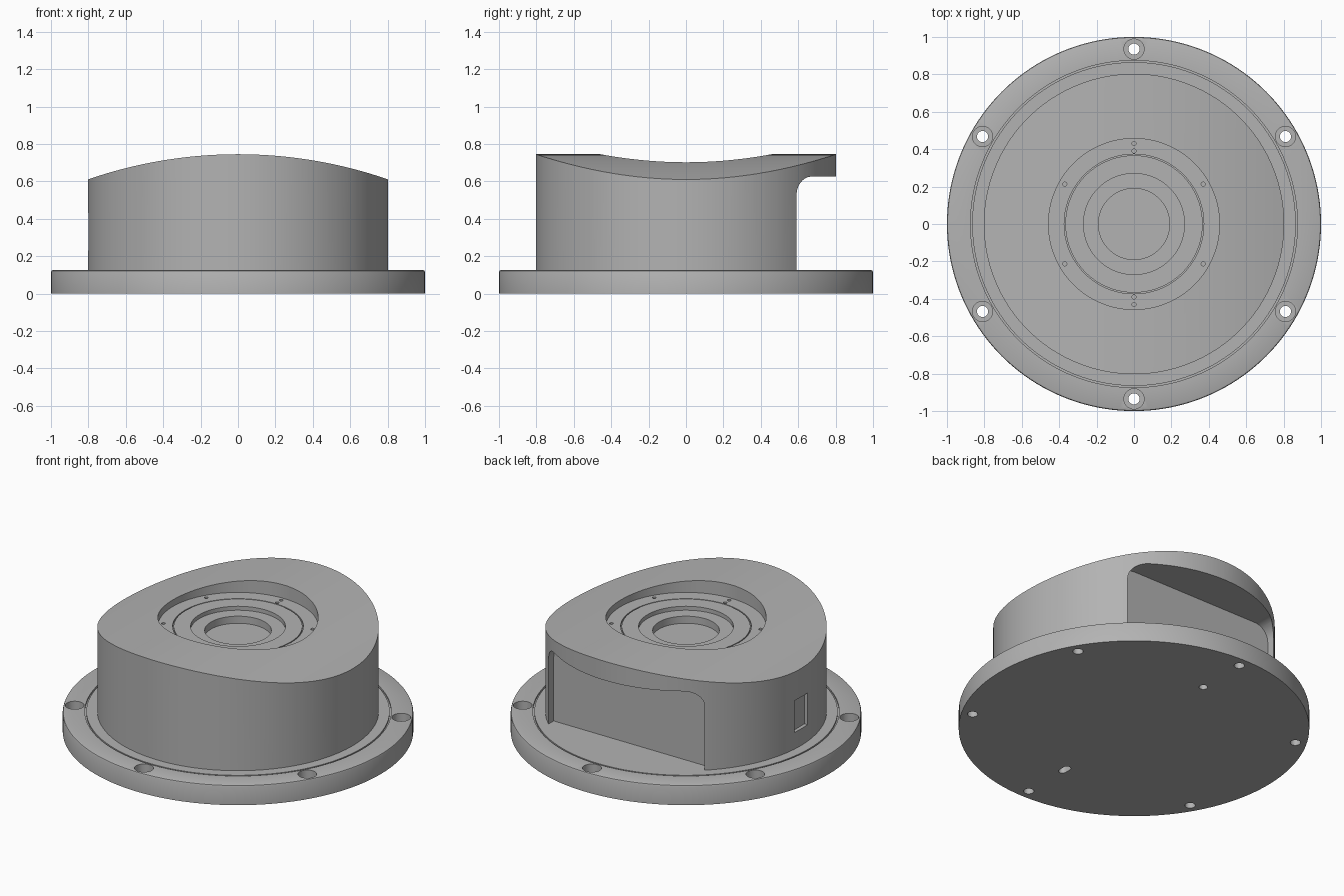
import bpy, bmesh
from math import sin, cos, pi, radians, sqrt
from mathutils import Vector

cube = bpy.data.objects.get("Cube")
if cube:
    bpy.data.objects.remove(cube, do_unlink=True)

grey = bpy.data.materials.new("machined_grey")
grey.use_nodes = True
grey.diffuse_color = (0.45, 0.45, 0.45, 1)
grey.node_tree.nodes["Principled BSDF"].inputs["Base Color"].default_value = grey.diffuse_color


def finish_mesh(name, bm):
    bmesh.ops.remove_doubles(bm, verts=bm.verts, dist=1e-5)
    bmesh.ops.recalc_face_normals(bm, faces=bm.faces)
    mesh = bpy.data.meshes.new(name)
    bm.to_mesh(mesh)
    bm.free()
    mesh.materials.append(grey)
    obj = bpy.data.objects.new(name, mesh)
    bpy.context.collection.objects.link(obj)
    return obj


def lathe(name, profile, steps, at=(0, 0)):
    """Spin a (radius, height) profile that starts and ends on the axis."""
    bm = bmesh.new()
    verts = [bm.verts.new((r, 0, z)) for r, z in profile]
    edges = [bm.edges.new(pair) for pair in zip(verts, verts[1:])]
    bmesh.ops.spin(bm, geom=verts + edges, cent=(0, 0, 0), axis=(0, 0, 1),
                   angle=2 * pi, steps=steps)
    bmesh.ops.translate(bm, verts=bm.verts, vec=(*at, 0))
    return finish_mesh(name, bm)


def prism(name, points, along):
    """Extrude a closed outline of 3D points by a vector."""
    bm = bmesh.new()
    face = bm.faces.new([bm.verts.new(p) for p in points])
    grown = bmesh.ops.extrude_face_region(bm, geom=[face], use_keep_orig=True)
    moved = [g for g in grown["geom"] if isinstance(g, bmesh.types.BMVert)]
    bmesh.ops.translate(bm, verts=moved, vec=Vector(along))
    return finish_mesh(name, bm)


def pin(radius, low, high, at, steps=24):
    return lathe("cutter", [(0, low), (radius, low), (radius, high), (0, high)], steps, at)


def arc(cx, cy, r, start, end, n):
    angles = [radians(start + (end - start) * i / n) for i in range(n + 1)]
    return [(cx + r * cos(a), cy + r * sin(a)) for a in angles]


def carve(obj, cutter, operation="DIFFERENCE"):
    cutter.hide_render = True
    mod = obj.modifiers.new("carve", "BOOLEAN")
    mod.operation, mod.solver, mod.object = operation, "EXACT", cutter
    bpy.context.view_layer.objects.active = obj
    bpy.ops.object.modifier_apply(modifier=mod.name)
    bpy.data.objects.remove(cutter, do_unlink=True)


def smooth(obj):
    bpy.ops.object.select_all(action="DESELECT")
    obj.select_set(True)
    bpy.context.view_layer.objects.active = obj
    bpy.ops.object.shade_smooth_by_angle(angle=radians(30))


BASE_TOP, DRUM_R, CROWN, SHOULDER = 0.125, 0.803, 0.745, 0.61

# Base flange with a softened rim and a thin ring groove
flange = lathe("base_flange", [
    (0, 0), (1, 0), (1, BASE_TOP - 0.01), (0.997, BASE_TOP - 0.003), (0.99, BASE_TOP),
    (0.874, BASE_TOP), (0.874, BASE_TOP - 0.01), (0.865, BASE_TOP - 0.01),
    (0.865, BASE_TOP), (0, BASE_TOP)], 160)

# Six counterbored bolt holes
for i in range(6):
    a = radians(90 + 60 * i)
    spot = (0.935 * cos(a), 0.935 * sin(a))
    carve(flange, lathe("cutter", [(0, -0.1), (0.03, -0.1), (0.03, 0.07),
                                   (0.054, 0.07), (0.054, 0.2), (0, 0.2)], 32, spot))

# Locating hole and slot in the underside
carve(flange, pin(0.025, -0.1, 0.06, (0, 0.615)))
slot = arc(0, -0.595, 0.023, 0, 180, 10) + arc(0, -0.635, 0.023, 180, 360, 10)
carve(flange, prism("cutter", [(x, y, -0.1) for x, y in slot], (0, 0, 0.16)))

# Drum with a stepped circular recess in its top
drum = lathe("drum", [
    (0, BASE_TOP - 0.01), (DRUM_R, BASE_TOP - 0.01), (DRUM_R, 0.9), (0.457, 0.9),
    (0.457, 0.66), (0.373, 0.66), (0.373, 0.648), (0.367, 0.648), (0.367, 0.66),
    (0.27, 0.66), (0.27, 0.635), (0.19, 0.635), (0.19, 0.59), (0, 0.59)], 160)

# Arched top, curved across the width
rise = CROWN - SHOULDER
R = (DRUM_R ** 2 + rise ** 2) / (2 * rise)
crown = arc(0, CROWN - R, R, 70, 110, 64)
crown = [(x, -1, z) for x, z in crown + [(-0.9, 0), (0.9, 0)]]
carve(drum, prism("cutter", crown, (0, 2, 0)), "INTERSECT")

# Rear opening with rounded upper corners
HALF, ROOF, FILLET = 0.543, 0.625, 0.095
opening = [(-HALF, 0), (HALF, 0)]
opening += arc(HALF - FILLET, ROOF - FILLET, FILLET, 0, 90, 12)
opening += arc(FILLET - HALF, ROOF - FILLET, FILLET, 90, 180, 12)
carve(drum, prism("cutter", [(x, 0.54, z) for x, z in opening], (0, 0.6, 0)))

# Shallow rectangular pocket on one side
pocket = [(-0.065, 0.23), (0.065, 0.23), (0.065, 0.43), (-0.065, 0.43)]
carve(drum, prism("cutter", [(-0.9, y, z) for y, z in pocket], (0.12, 0, 0)))

# Small holes in the recess floor
spots = [(0, s * y) for s in (-1, 1) for y in (0.39, 0.43)]
spots += [(sx * 0.37, sy * 0.213) for sx in (-1, 1) for sy in (-1, 1)]
for spot in spots:
    carve(drum, pin(0.011, 0.63, 0.69, spot, 16))

for part in (flange, drum):
    smooth(part)
